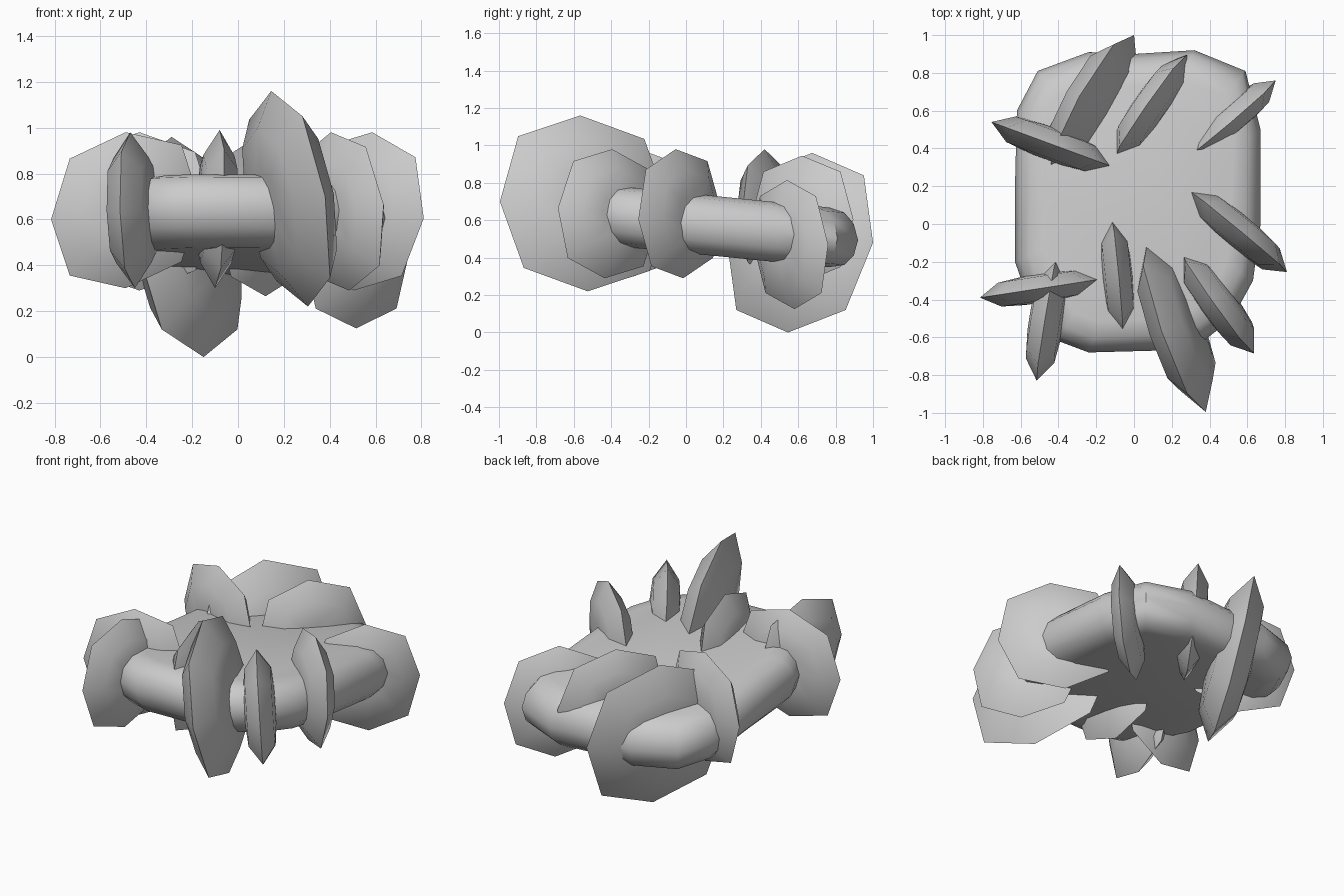
import bpy, bmesh, math
from mathutils import Vector

if "Cube" in bpy.data.objects:
    bpy.data.objects.remove(bpy.data.objects["Cube"])


def finish(name, bm, angle):
    bmesh.ops.recalc_face_normals(bm, faces=bm.faces)
    me = bpy.data.meshes.new(name)
    bm.to_mesh(me)
    bm.free()
    ob = bpy.data.objects.new(name, me)
    bpy.context.collection.objects.link(ob)
    bpy.ops.object.select_all(action='DESELECT')
    ob.select_set(True)
    bpy.context.view_layer.objects.active = ob
    bpy.ops.object.shade_smooth_by_angle(angle=math.radians(angle))
    return ob


def loft(bm, rings):
    # bridge consecutive closed rings and cap both ends
    vs = [[bm.verts.new(p) for p in r] for r in rings]
    n = len(vs[0])
    for a, b in zip(vs, vs[1:]):
        for i in range(n):
            j = (i + 1) % n
            bm.faces.new((a[i], a[j], b[j], b[i]))
    bm.faces.new(vs[0])
    bm.faces.new(vs[-1])


# Slab body: rounded-square outline, half-round rim, tilted down to the back
outline = [(-.63, .2), (-.62, .6), (-.51, .81), (-.24, .91), (0, .9), (.32, .92),
           (.59, .81), (.67, .5), (.67, 0), (.63, -.3), (.52, -.5), (.38, -.61),
           (.13, -.67), (-.24, -.68), (-.4, -.62), (-.56, -.4), (-.63, -.2)]
rim = [(.17, -.16), (.08, -.14), (.025, -.085), (0, 0), (.025, .085), (.08, .14), (.17, .16)]
mid = Vector((.02, .12))
rings = []
for inset, h in rim:
    ring = []
    for p in outline:
        d = Vector(p) - mid
        q = mid + d * (1 - inset / d.length)
        ring.append((q.x, q.y, .585 - .1 * q.y + h))
    rings.append(ring)
bm = bmesh.new()
loft(bm, rings)
finish("slab_body", bm, 45)


# Eight-sided lens discs: centre, outward half-axis, upward half-axis, half thickness
discs = [
    ((.225, -.545, .69), (.155, -.45, .01), (-.08, -.02, .47), .11),
    ((.445, -.415, .635), (.19, -.27, .03), (-.04, .02, .345), .09),
    ((.545, -.035, .635), (.265, -.22, -.03), (.04, -.02, .345), .085),
    ((.515, .56, .47), (.235, .20, 0), (0, -.02, .345), .075),
    ((.09, .62, .605), (.19, .275, 0), (-.03, 0, .34), .085),
    ((-.22, .61, .48), (.22, .39, 0), (-.07, .065, .48), .12),
    ((-.43, .42, .635), (-.325, .12, 0), (0, 0, .345), .085),
    ((-.49, -.34, .64), (-.325, -.05, -.04), (0, 0, .34), .075),
    ((-.46, -.495, .64), (-.055, -.335, 0), (-.01, 0, .34), .09),
    ((-.09, -.28, .645), (.03, -.32, 0), (.01, 0, .345), .08),
]
lens = [(.3, -1), (.68, -.85), (1, 0), (.68, .85), (.3, 1)]
for k, (c, u, v, t) in enumerate(discs):
    c, u, v = Vector(c), Vector(u), Vector(v)
    n = u.cross(v).normalized() * t
    rings = []
    for r, h in lens:
        ring = []
        for i in range(8):
            a = math.pi * i / 4
            s = r * (1.06 if i % 2 else 1)
            ring.append(c + u * (s * math.cos(a)) + v * (s * math.sin(a)) + n * h)
        rings.append(ring)
    bm = bmesh.new()
    loft(bm, rings)
    finish(f"lens_disc_{k + 1}", bm, 60)
